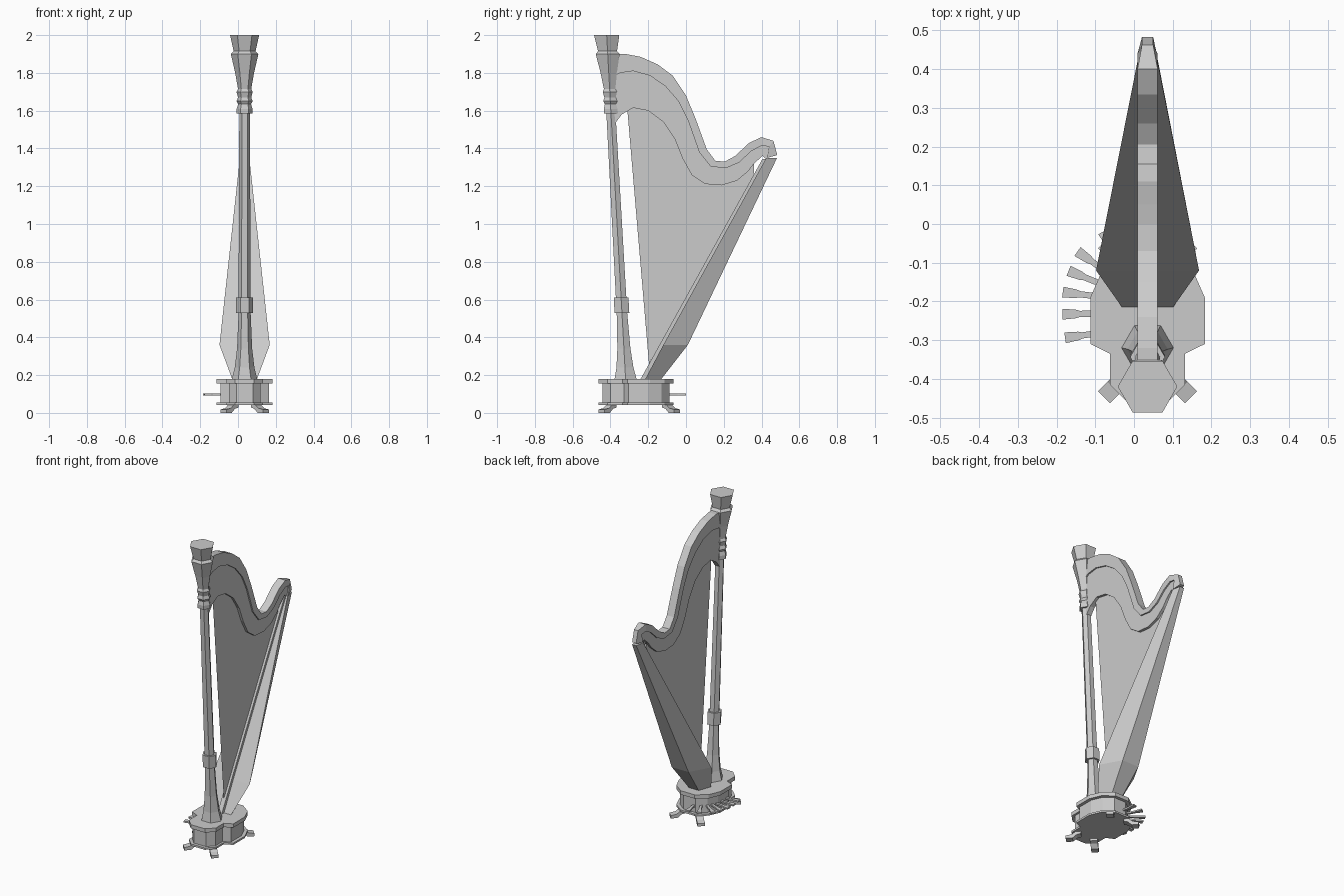
import bpy, bmesh, math
from mathutils import Matrix, Vector

if "Cube" in bpy.data.objects:
    bpy.data.objects.remove(bpy.data.objects["Cube"])

CX = 0.035  # symmetry plane of the harp body


def finish(name, bm):
    bmesh.ops.recalc_face_normals(bm, faces=bm.faces[:])
    me = bpy.data.meshes.new(name)
    bm.to_mesh(me)
    bm.free()
    ob = bpy.data.objects.new(name, me)
    bpy.context.collection.objects.link(ob)
    return ob


def loft(name, rings):
    """Join rings of equal point count, cap both ends."""
    bm = bmesh.new()
    rows = [[bm.verts.new(p) for p in r] for r in rings]
    n = len(rows[0])
    for a, b in zip(rows, rows[1:]):
        for i in range(n):
            j = (i + 1) % n
            bm.faces.new((a[i], a[j], b[j], b[i]))
    bm.faces.new(rows[0])
    bm.faces.new(rows[-1])
    return finish(name, bm)


def ribbon(name, upper, lower, half):
    """Side-view band between two y,z curves, thinned at the tip."""
    def hw(y):
        return half * (0.55 if y > 0.455 else 1)
    rings = []
    for u, l in zip(upper, lower):
        rings.append([(CX - hw(u[0]), *u), (CX + hw(u[0]), *u),
                      (CX + hw(l[0]), *l), (CX - hw(l[0]), *l)])
    return loft(name, rings)


# Leaning hexagonal column with flared foot, band and capital
profile = [(0.18, .067), (0.24, .052), (0.34, .040), (0.53, .032), (0.53, .045),
           (0.61, .045), (0.61, .032), (1.585, .028), (1.585, .042), (1.61, .042),
           (1.635, .034), (1.65, .043), (1.67, .035), (1.70, .043), (1.715, .035),
           (1.80, .050), (1.90, .073), (1.915, .058), (2.0, .077)]
loft("column", [[(CX + r * math.cos(k * math.pi / 3),
                  -0.31 - 0.055 * z + r * math.sin(k * math.pi / 3), z)
                 for k in range(6)] for z, r in profile])

# Neck: thick upper rim and thinner plate beneath it
top = [(-.40, 1.90), (-.32, 1.90), (-.24, 1.885), (-.15, 1.845), (-.07, 1.785), (0, 1.68),
       (.05, 1.56), (.11, 1.395), (.155, 1.335), (.205, 1.33), (.26, 1.36), (.335, 1.43),
       (.40, 1.46), (.463, 1.44), (.483, 1.365)]
mid = [(-.40, 1.77), (-.35, 1.80), (-.28, 1.81), (-.19, 1.785), (-.11, 1.73), (-.04, 1.65),
       (.01, 1.55), (.07, 1.38), (.13, 1.305), (.21, 1.295), (.28, 1.325), (.345, 1.385),
       (.40, 1.415), (.44, 1.41), (.43, 1.35)]
low = [(-.40, 1.50), (-.34, 1.58), (-.28, 1.615), (-.20, 1.60), (-.12, 1.54), (-.06, 1.45),
       (-.02, 1.35), (.03, 1.26), (.10, 1.212), (.19, 1.205), (.27, 1.23), (.33, 1.28),
       (.36, 1.32), (.405, 1.36), (.42, 1.345)]
ribbon("neck_rim", top, mid, 0.026)
ribbon("neck_plate", mid, low, 0.017)

# String sheet, following the neck a little inside its lower edge
bm = bmesh.new()
edge = [(-.31, 1.60)] + low[2:13] + [(.36, 1.25), (-.196, .26)]
bm.faces.new([bm.verts.new((CX, y, z)) for y, z in edge])
finish("strings", bm)

# Soundbox: trapezoid section, widest just above the base
box = [(.18, -.215, -.13, .066, .035), (.36, -.12, .01, .133, .06),
       (1.35, .425, .482, .025, .015)]
loft("soundbox", [[(CX - wf, yf, z), (CX + wf, yf, z), (CX + wb, yb, z), (CX - wb, yb, z)]
                  for z, yf, yb, wf, wb in box])
loft("string_rib", [[(CX - .015, y, z), (CX + .015, y, z),
                     (CX + .015, y + .035, z), (CX - .015, y + .035, z)]
                    for y, z in ((-.24, .18), (.405, 1.345))])

# Base: lid, inset body and bottom flange from one outline
half = [(.05, -.462), (.097, -.415), (.097, -.335), (.148, -.31),
        (.148, -.19), (.115, -.115), (.05, -.067)]
outline = half + [(-x, y) for x, y in reversed(half)]


def slab(name, z0, z1, inset):
    sx, sy = 1 - inset / .148, 1 - inset / .2
    loft(name, [[(CX + x * sx, -.265 + (y + .265) * sy, z) for x, y in outline]
                for z in (z0, z1)])


slab("base_lid", .155, .18, 0)
slab("base_body", .055, .155, .02)
slab("base_flange", .043, .055, 0)

# Four splayed feet
foot = [(0, .045), (.03, .045), (.055, .025), (.09, .018), (.09, 0), (.05, 0), (.025, .022), (0, .028)]
for sx in (-1, 1):
    for sy, tip_y, label in ((-1, -.4475, "front"), (1, -.0475, "back")):
        d = Vector((sx * .707, sy * .707, 0))
        s = Vector((-d.y, d.x, 0)) * .022
        start = Vector((CX + sx * .1125, tip_y, 0)) - d * .09
        side = "left" if sx < 0 else "right"
        loft(f"{label}_{side}_foot", [[start + d * t + Vector((0, 0, z)) + s * k
                                       for t, z in foot] for k in (-1, 1)])

# Fan of seven pedals: tip x, tip y, direction in degrees
pedals = [(-.178, -.294, 188), (-.185, -.233, 181), (-.184, -.176, 173), (-.169, -.121, 158),
          (-.146, -.071, 145), (-.080, -.020, 118), (-.01, -.002, 100)]
for i, (x, y, a) in enumerate(pedals):
    m = Matrix.Translation((x, y, .097)) @ Matrix.Rotation(math.radians(a), 4, 'Z')
    rings = [[m @ Vector((t, sy * w, sz * .005)) for sy, sz in ((-1, -1), (1, -1), (1, 1), (-1, 1))]
             for t, w in ((-.11, .008), (-.045, .008), (-.035, .011), (0, .014))]
    loft(f"pedal_{i + 1}", rings)
